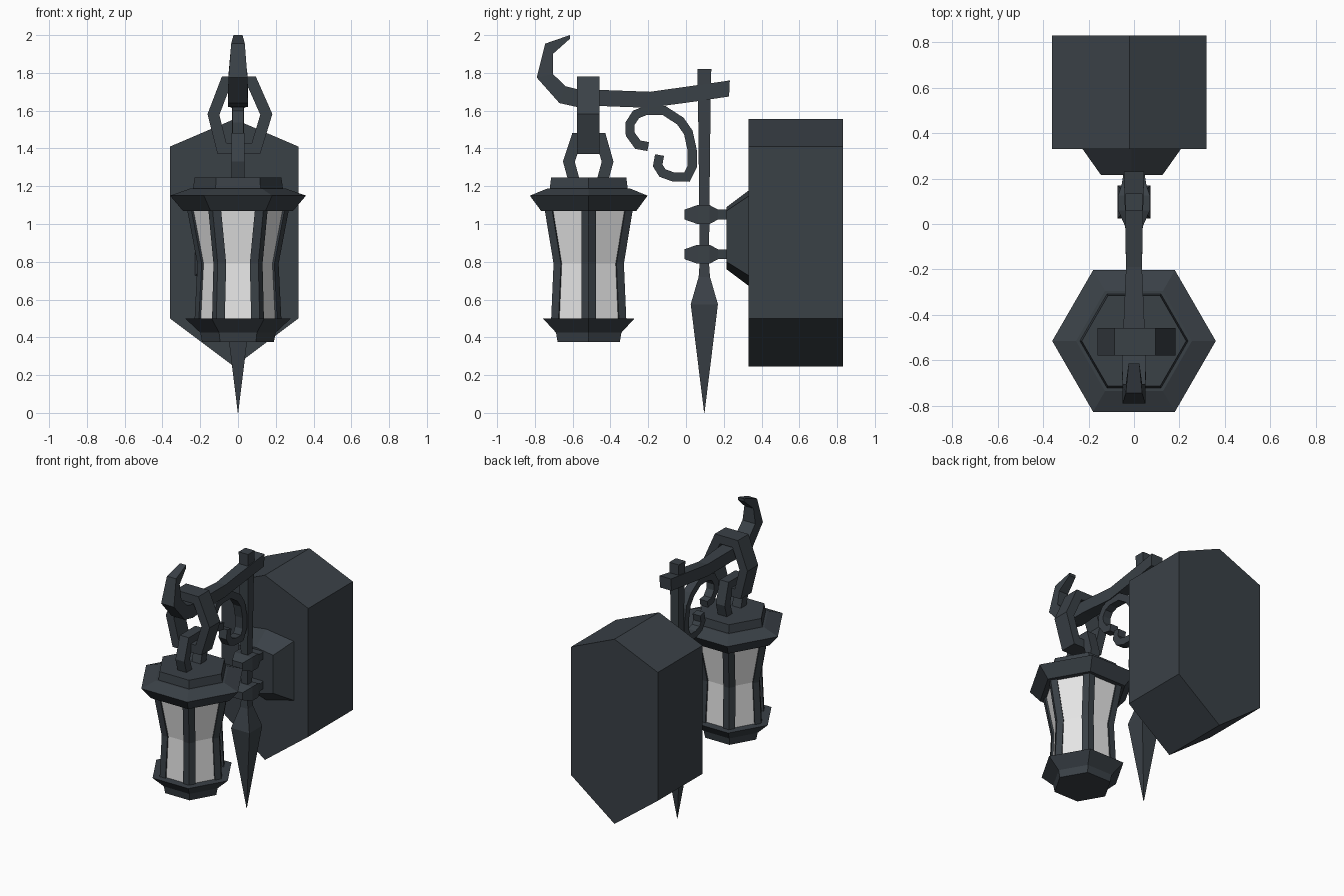
import bpy, bmesh, math
from mathutils import Vector

if "Cube" in bpy.data.objects:
    bpy.data.objects.remove(bpy.data.objects["Cube"])


def material(name, rgb):
    m = bpy.data.materials.new(name)
    m.diffuse_color = (*rgb, 1)
    m.use_nodes = True
    m.node_tree.nodes["Principled BSDF"].inputs["Base Color"].default_value = m.diffuse_color
    return m


IRON = material("dark_iron", (0.042, 0.052, 0.062))
GLASS = material("pale_glass", (0.8, 0.8, 0.8))


def loft(name, sections, mat=IRON, closed=False):
    """Skin a row of equal-sized cross-sections; cap the ends or close the loop."""
    bm = bmesh.new()
    rows = [[bm.verts.new(p) for p in s] for s in sections]
    n = len(rows[0])
    pairs = list(zip(rows, rows[1:])) + ([(rows[-1], rows[0])] if closed else [])
    for a, b in pairs:
        for i in range(n):
            j = (i + 1) % n
            bm.faces.new((a[i], a[j], b[j], b[i]))
    if not closed:
        bm.faces.new(rows[0])
        bm.faces.new(rows[-1])
    bmesh.ops.remove_doubles(bm, verts=bm.verts, dist=1e-5)
    bmesh.ops.recalc_face_normals(bm, faces=bm.faces)
    me = bpy.data.meshes.new(name)
    bm.to_mesh(me)
    bm.free()
    me.materials.append(mat)
    ob = bpy.data.objects.new(name, me)
    bpy.context.collection.objects.link(ob)
    return ob


def bar(name, path, half, thick, closed=False, plane="yz", at=0.0):
    """Rectangular bar following a 2D path, mitred at the bends."""
    pts = [Vector(p) for p in path]
    n, sections = len(pts), []
    for i, p in enumerate(pts):
        before = pts[i - 1] if closed or i else p
        after = pts[(i + 1) % n] if closed or i < n - 1 else p
        d1, d2 = (p - before), (after - p)
        d1 = d1.normalized() if d1.length else d2.normalized()
        d2 = d2.normalized() if d2.length else d1
        t = (d1 + d2).normalized()
        side = Vector((-t.y, t.x)) * (thick / max(t.dot(d1), 0.6))
        a, b = p + side, p - side
        corners = [(a, -half), (a, half), (b, half), (b, -half)]
        if plane == "yz":
            sections.append([(at + w, q.x, q.y) for q, w in corners])
        else:
            sections.append([(q.x, at + w, q.y) for q, w in corners])
    return loft(name, sections, closed=closed)


def rect_z(cx, cy, hx, hy, z):
    return [(cx + sx * hx, cy + sy * hy, z)
            for sx, sy in ((-1, -1), (1, -1), (1, 1), (-1, 1))]


def rect_y(hx, hz, y, z):
    return [(sx * hx, y, z + sz * hz)
            for sx, sz in ((-1, -1), (1, -1), (1, 1), (-1, 1))]


LY = -0.515  # lantern axis


def hexagon(r, z):
    return [Vector((r * math.cos(k * math.pi / 3),
                    LY + r * math.sin(k * math.pi / 3), z)) for k in range(6)]


def plaque(cx, hx, tip_lo, lo, hi, tip_hi, y):
    return [(cx, y, tip_lo), (cx + hx, y, lo), (cx + hx, y, hi),
            (cx, y, tip_hi), (cx - hx, y, hi), (cx - hx, y, lo)]


# wall block and its tapered mounting boss
block = (-0.02, 0.34, 0.245, 0.5, 1.41, 1.555)
loft("wall_block", [plaque(*block, 0.33), plaque(*block, 0.83)])
loft("mounting_boss", [plaque(-0.01, 0.22, 0.67, 0.725, 1.15, 1.18, 0.335),
                       plaque(-0.01, 0.135, 0.76, 0.80, 1.07, 1.09, 0.215)])

# upright pole ending in a spike
loft("pole", [rect_z(0, 0.097, h, h, z) for z, h in
              ((1.82, 0.037), (1.7, 0.034), (1.1, 0.027), (0.79, 0.025),
               (0.72, 0.03), (0.575, 0.072), (0.0, 0.001))])

# two clamps holding the pole
for i, z in enumerate((1.05, 0.84)):
    loft(f"clamp_{i + 1}", [rect_y(hx, hz, y, z) for y, hx, hz in
         ((-0.008, 0.04, 0.026), (0.06, 0.07, 0.05), (0.125, 0.07, 0.05),
          (0.17, 0.055, 0.026), (0.23, 0.045, 0.026))])

# arm with an upturned hook: (outer y, z, inner y, z, half width)
arm = [(0.228, 1.675, 0.232, 1.76, 0.045), (0.06, 1.65, 0.06, 1.735, 0.04),
       (-0.2, 1.615, -0.19, 1.70, 0.035), (-0.46, 1.625, -0.46, 1.71, 0.047),
       (-0.58, 1.62, -0.58, 1.715, 0.052), (-0.67, 1.64, -0.64, 1.73, 0.052),
       (-0.79, 1.775, -0.705, 1.795, 0.05), (-0.745, 1.955, -0.705, 1.9, 0.036),
       (-0.615, 2.0, -0.615, 1.98, 0.024)]
loft("hook_arm", [[(-w, a, b), (w, a, b), (w, c, d), (-w, c, d)]
                  for a, b, c, d, w in arm])

# scroll brace under the arm
bar("scroll", [(-0.2, 1.41), (-0.255, 1.42), (-0.295, 1.475), (-0.297, 1.53),
               (-0.265, 1.58), (-0.21, 1.602), (-0.115, 1.6), (-0.03, 1.545),
               (0.012, 1.485), (0.033, 1.39), (0.033, 1.305), (0.005, 1.248),
               (-0.07, 1.25), (-0.125, 1.27), (-0.15, 1.31), (-0.14, 1.365)],
    0.03, 0.024)

# hanging link over the arm, and lantern loop through it
bar("hanging_link", [(-0.065, 1.75), (0.075, 1.75), (0.15, 1.58),
                     (0.095, 1.4), (-0.085, 1.4), (-0.13, 1.58)],
    0.06, 0.03, closed=True, plane="xz", at=-0.518)
bar("lantern_loop", [(-0.59, 1.22), (-0.62, 1.33), (-0.58, 1.452),
                     (-0.45, 1.452), (-0.415, 1.33), (-0.445, 1.22)], 0.035, 0.03)

# lantern roof, base and glass
loft("lantern_roof", [hexagon(r, z) for r, z in
                      ((0.29, 1.068), (0.36, 1.15), (0.255, 1.187))])
loft("lantern_cap", [hexagon(0.24, 1.175), hexagon(0.23, 1.245)])
loft("lantern_base", [hexagon(r, z) for r, z in
                      ((0.28, 0.5), (0.2, 0.425), (0.19, 0.375))])
body = ((0.27, 1.08), (0.215, 0.79), (0.23, 0.49))
loft("lantern_glass", [hexagon(r - 0.015, z) for r, z in body], GLASS)

# corner posts wrapping the six glass edges
for k in range(6):
    rows = []
    for r, z in body:
        h = hexagon(r, z)
        p, q, s = h[k], h[k - 1], h[(k + 1) % 6]
        inner = p + (Vector((0, LY, z)) - p).normalized() * 0.07
        w = 0.045
        rows.append([p, p + (q - p).normalized() * w, inner,
                     p + (s - p).normalized() * w])
    loft(f"lantern_post_{k + 1}", rows)
